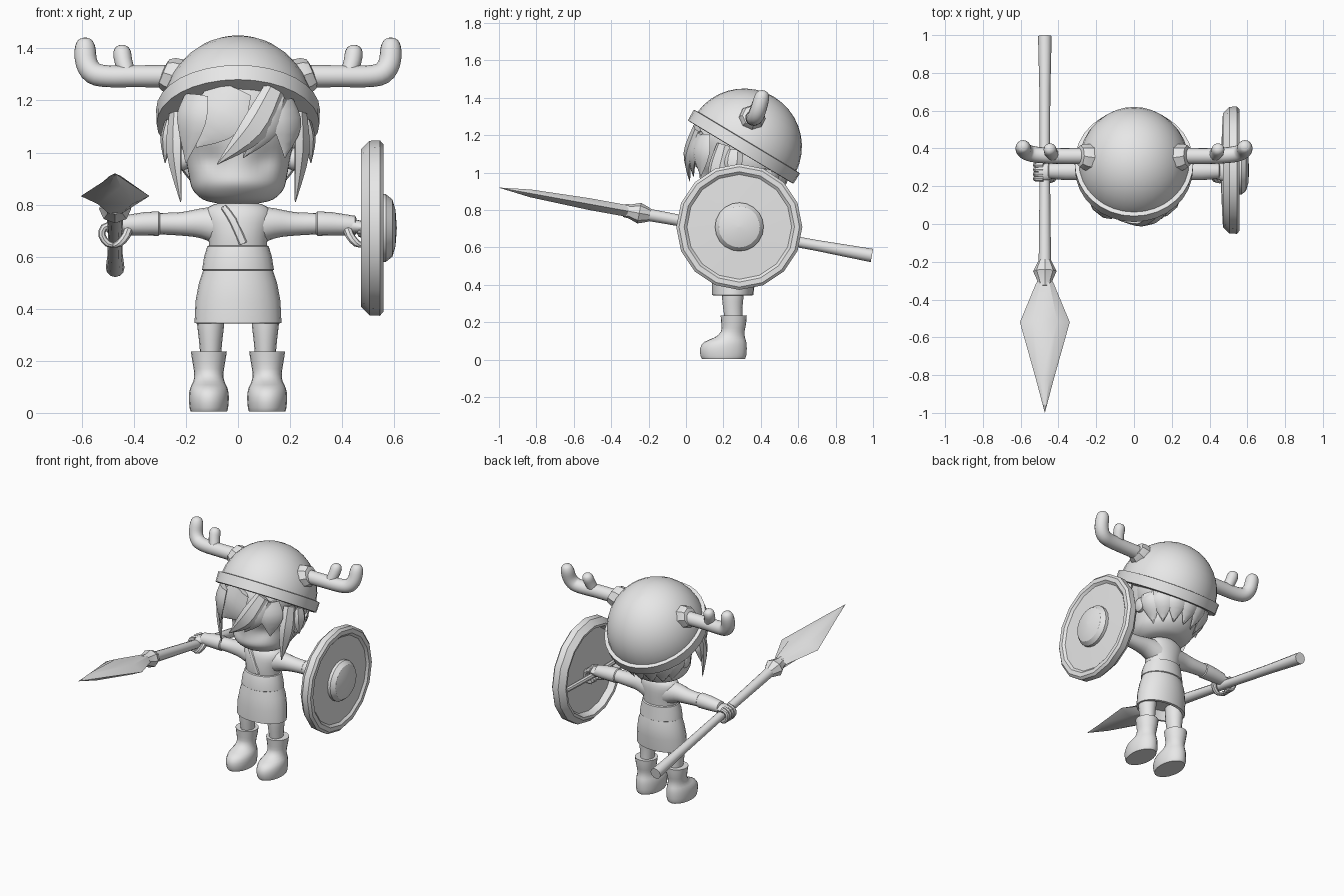
import bpy
import bmesh
from math import cos, sin, pi, sqrt, exp, radians
from mathutils import Vector

if "Cube" in bpy.data.objects:
    bpy.data.objects.remove(bpy.data.objects["Cube"])

GREY = (0.8, 0.8, 0.8, 1)
plain_grey = bpy.data.materials.new("plain_grey")
plain_grey.use_nodes = True
plain_grey.diffuse_color = GREY
plain_grey.node_tree.nodes["Principled BSDF"].inputs["Base Color"].default_value = GREY

X, Y, Z = Vector((1, 0, 0)), Vector((0, 1, 0)), Vector((0, 0, 1))
parts = []


def smooth_sections(sections, steps):
    """Catmull-Rom interpolation of the cross-sections."""
    rows = [Vector(s) for s in sections]
    result = []
    for i in range(len(rows) - 1):
        before, start, end = rows[max(i - 1, 0)], rows[i], rows[i + 1]
        after = rows[min(i + 2, len(rows) - 1)]
        for k in range(steps):
            t = k / steps
            result.append(start + (end - before) * (t / 2)
                          + (before * 2 - start * 5 + end * 4 - after) * (t * t / 2)
                          + (start * 3 - before - end * 3 + after) * (t * t * t / 2))
    return result + [rows[-1]]


def sweep(name, sections, sides=16, axis=None, ref=Y, steps=1, mirror=False):
    """Skin ellipses (x, y, z, width, depth) along a path or a fixed axis."""
    rows = smooth_sections(sections, steps)
    centres = [Vector(row[:3]) for row in rows]
    mesh_data = bmesh.new()
    rings = []
    for i, row in enumerate(rows):
        along = axis or centres[min(i + 1, len(rows) - 1)] - centres[max(i - 1, 0)]
        along = along.normalized()
        side = ref.cross(along).normalized()
        up = along.cross(side)
        ring = []
        for k in range(sides):
            angle = 2 * pi * k / sides
            offset = side * cos(angle) * row[3] + up * sin(angle) * row[4]
            ring.append(mesh_data.verts.new(centres[i] + offset))
        rings.append(ring)
    for low, high in zip(rings, rings[1:]):
        for k in range(sides):
            n = (k + 1) % sides
            mesh_data.faces.new((low[k], low[n], high[n], high[k]))
    mesh_data.faces.new(rings[0][::-1])
    mesh_data.faces.new(rings[-1])
    bmesh.ops.recalc_face_normals(mesh_data, faces=mesh_data.faces)
    mesh = bpy.data.meshes.new(name)
    mesh_data.to_mesh(mesh)
    mesh_data.free()
    mesh.materials.append(plain_grey)
    part = bpy.data.objects.new(name, mesh)
    bpy.context.collection.objects.link(part)
    if mirror:
        part.modifiers.new("mirror", 'MIRROR')
    parts.append(part)
    return part


def upright(name, centre_x, rows, **options):
    """Stack of level ellipses: (y, z, width, depth)."""
    return sweep(name, [(centre_x, *row) for row in rows], axis=Z, **options)


def round_tube(name, rows, **options):
    """Tube through (x, y, z, radius)."""
    return sweep(name, [(*row, row[-1]) for row in rows], **options)


# Head with eye hollows and a full jaw
head = upright("head", 0, [
    (.27, .805, .08, .07), (.27, .82, .135, .13), (.275, .86, .175, .175),
    (.28, .92, .19, .2), (.285, 1, .205, .215), (.29, 1.1, .235, .235),
    (.3, 1.2, .25, .25), (.31, 1.3, .21, .21)], sides=48, steps=5)
for vertex in head.data.vertices:
    p = vertex.co
    if p.y < .2:
        hollow = exp(-((abs(p.x) - .1) ** 2 + (p.z - .97) ** 2) / .05 ** 2)
        jaw = exp(-(p.x / .15) ** 2 - ((p.z - .88) / .04) ** 2)
        p.y += .025 * hollow - .015 * jaw
upright("neck", 0, [(.28, .76, .05, .05), (.28, .83, .05, .05)])
round_tube("ear", [(.19, .3, .97, .03), (.22, .31, .975, .045), (.235, .32, .98, .02)],
           axis=X, ref=Z, steps=3, mirror=True)

# Hair under the helmet
upright("back_hair", 0, [
    (.33, .92, .14, .12), (.35, .97, .2, .18), (.36, 1.08, .24, .2),
    (.35, 1.2, .22, .2)], sides=24, steps=3)


def hair_lock(name, root, bend, tip, width, mirror=False):
    outward = Vector(bend) - Vector((0, .3, bend[2]))
    sweep(name, [(*root, width * .8, .02), (*bend, width, .022), (*tip, .002, .002)],
          sides=6, ref=outward.normalized(), steps=4, mirror=mirror)


hair_lock("fringe_far_right", (-.16, .08, 1.22), (-.18, .07, 1.12), (-.2, .1, .96), .07)
hair_lock("fringe_right", (-.02, .06, 1.25), (-.08, .05, 1.13), (-.16, .07, 1.02), .1)
hair_lock("fringe_sweep", (.14, .06, 1.24), (.06, .01, 1.09), (-.08, .02, .955), .055)
hair_lock("fringe_middle", (.15, .07, 1.22), (.1, .03, 1.1), (.02, .04, .98), .06)
hair_lock("fringe_left", (.17, .09, 1.2), (.19, .08, 1.1), (.18, .08, .98), .07)
hair_lock("temple_lock", (.24, .2, 1.15), (.245, .16, 1), (.22, .14, .81), .05, True)
hair_lock("side_lock", (.26, .26, 1.12), (.275, .25, 1.05), (.28, .24, .96), .05, True)
for i in range(7):
    turn = pi * (i + .5) / 7
    dx, dy = cos(turn), sin(turn)
    hair_lock("nape_lock", (.22 * dx, .35 + .18 * dy, 1.02),
              (.2 * dx, .35 + .17 * dy, .95), (.15 * dx, .33 + .13 * dy, .85), .06)

# Tilted helmet: dome and brim band
tilt = radians(31)
helmet_axis = Vector((0, sin(tilt), cos(tilt)))
helmet_centre = Vector((0, .31, 1.14))


def helmet_ring(height, radius):
    return (*(helmet_centre + helmet_axis * height), radius * .95, radius)


DOME = .31
dome_angles = [-.08 + (pi / 2 + .07) * i / 10 for i in range(11)]
sweep("helmet_dome", [helmet_ring(DOME * sin(a), DOME * cos(a)) for a in dome_angles],
      sides=32, axis=helmet_axis)
sweep("helmet_band", [helmet_ring(h, r) for h, r in
                      ((-.036, .315), (-.034, .329), (.03, .331), (.034, .3))],
      sides=32, axis=helmet_axis)

# Antlers with collars
round_tube("antler_collar", [(.22, .35, 1.285, .075), (.265, .355, 1.3, .068),
                             (.285, .36, 1.305, .058), (.29, .36, 1.305, .04)],
           sides=8, axis=Vector((.92, .05, .38)), mirror=True)
round_tube("antler", [(.25, .36, 1.293, .043), (.4, .36, 1.293, .042),
                      (.5, .365, 1.293, .042), (.555, .375, 1.305, .043),
                      (.582, .39, 1.345, .042), (.587, .405, 1.4, .04),
                      (.587, .412, 1.43, .028), (.587, .414, 1.44, .008)],
           steps=3, mirror=True)
round_tube("antler_prong", [(.425, .36, 1.3, .032), (.44, .38, 1.35, .034),
                            (.445, .395, 1.385, .034), (.445, .4, 1.405, .024),
                            (.445, .402, 1.412, .006)],
           sides=12, steps=2, mirror=True)

# Tunic, belt and skirt
upright("tunic", 0, [(.265, .62, .11, .085), (.265, .68, .115, .09), (.27, .75, .13, .088),
                     (.275, .79, .115, .075), (.28, .81, .06, .055)], sides=24, steps=3)
sweep("lapel", [(-.055, .205, .79, .012, .012), (-.02, .183, .74, .016, .01),
                (.02, .176, .65, .016, .008)], sides=8, ref=-Y, steps=2)
upright("belt", 0, [(.26, .545, .13, .1), (.26, .55, .138, .108), (.26, .6, .13, .104),
                    (.265, .64, .118, .096), (.265, .645, .105, .085)], sides=24)
upright("skirt", 0, [(.26, .56, .13, .1), (.26, .5, .15, .112), (.255, .43, .163, .115),
                     (.25, .345, .167, .11), (.25, .343, .15, .095), (.25, .4, .13, .08)],
        sides=24)

# Legs and boots
upright("leg", .105, [(.25, .4, .052, .06), (.25, .34, .052, .058), (.25, .28, .045, .052),
                      (.255, .2, .038, .046)], steps=2, mirror=True)
upright("boot", .112, [(.2, .005, .07, .115), (.2, .02, .074, .122), (.2, .06, .077, .125),
                       (.21, .095, .072, .112), (.235, .12, .06, .08),
                       (.25, .15, .056, .063), (.255, .19, .062, .066),
                       (.255, .235, .069, .07)], sides=20, steps=2, mirror=True)

# Arms: sleeve, cuff and gripping hand
sweep("sleeve", [(.06, .275, .715, .07, .08), (.14, .275, .728, .056, .058),
                 (.22, .28, .726, .046, .045), (.315, .28, .727, .042, .041)],
      axis=X, ref=Z, steps=3, mirror=True)
sweep("cuff", [(.3, .28, .727, .042, .042), (.305, .28, .727, .048, .047),
               (.36, .28, .726, .048, .045), (.45, .28, .72, .04, .037),
               (.455, .28, .72, .03, .028)], axis=X, ref=Z, mirror=True)
sweep("palm", [(.42, .28, .718, .032, .028), (.46, .275, .715, .045, .026),
               (.505, .272, .712, .042, .018)], axis=X, ref=Z, steps=2, mirror=True)
for i in range(4):
    y = .24 + i * .024
    round_tube("finger", [(.48, y, .724, .014), (.515, y, .712, .014),
                          (.522, y, .68, .014), (.5, y, .65, .013),
                          (.475, y, .645, .009)], sides=8, steps=2, mirror=True)
round_tube("thumb", [(.42, .26, .71, .018), (.43, .238, .68, .017),
                     (.455, .23, .652, .015), (.48, .232, .643, .008)],
           sides=8, ref=X, steps=2, mirror=True)

# Spear held in the right hand, sloping up to the front
spear_axis = Vector((0, -1, .182)).normalized()


def spear_part(name, rows, sides, **options):
    sweep(name, [(-.472, y, .738 - .182 * y, width, depth) for y, width, depth in rows],
          sides=sides, axis=spear_axis, ref=Z, **options)


spear_part("spear_shaft", [(.994, .036, .036), (.7, .029, .029), (.3, .027, .027),
                           (-.22, .033, .033)], 12)
spear_part("spear_knob", [(-.19, .032, .032), (-.205, .04, .04), (-.25, .062, .056),
                          (-.3, .04, .038), (-.33, .042, .036)], 8)
spear_part("spear_blade", [(-.31, .045, .036), (-.52, .132, .036), (-.83, .045, .024),
                           (-.997, .001, .001)], 6)

# Shield on the left arm: hollow back, rim, boss and grip


def shield_part(name, rows, sides):
    sweep(name, [(x, .285, .71, r, r) for x, r in rows], sides=sides, axis=X, ref=Z)


shield_part("shield", [(.525, .002), (.515, .27), (.475, .285), (.472, .302), (.505, .335),
                       (.545, .337), (.558, .322), (.558, .295), (.545, .28),
                       (.553, .002)], 16)
shield_part("shield_boss", [(.54, .13), (.568, .13), (.593, .11), (.605, .07),
                            (.61, .002)], 20)
round_tube("shield_grip", [(.485, 0, .69, .016), (.475, .28, .69, .018),
                           (.485, .57, .69, .016)], sides=8, ref=Z)

# Smooth shading that keeps hard edges
bpy.ops.object.select_all(action='DESELECT')
for part in parts:
    part.select_set(True)
bpy.context.view_layer.objects.active = parts[0]
bpy.ops.object.shade_smooth_by_angle(angle=radians(34))
